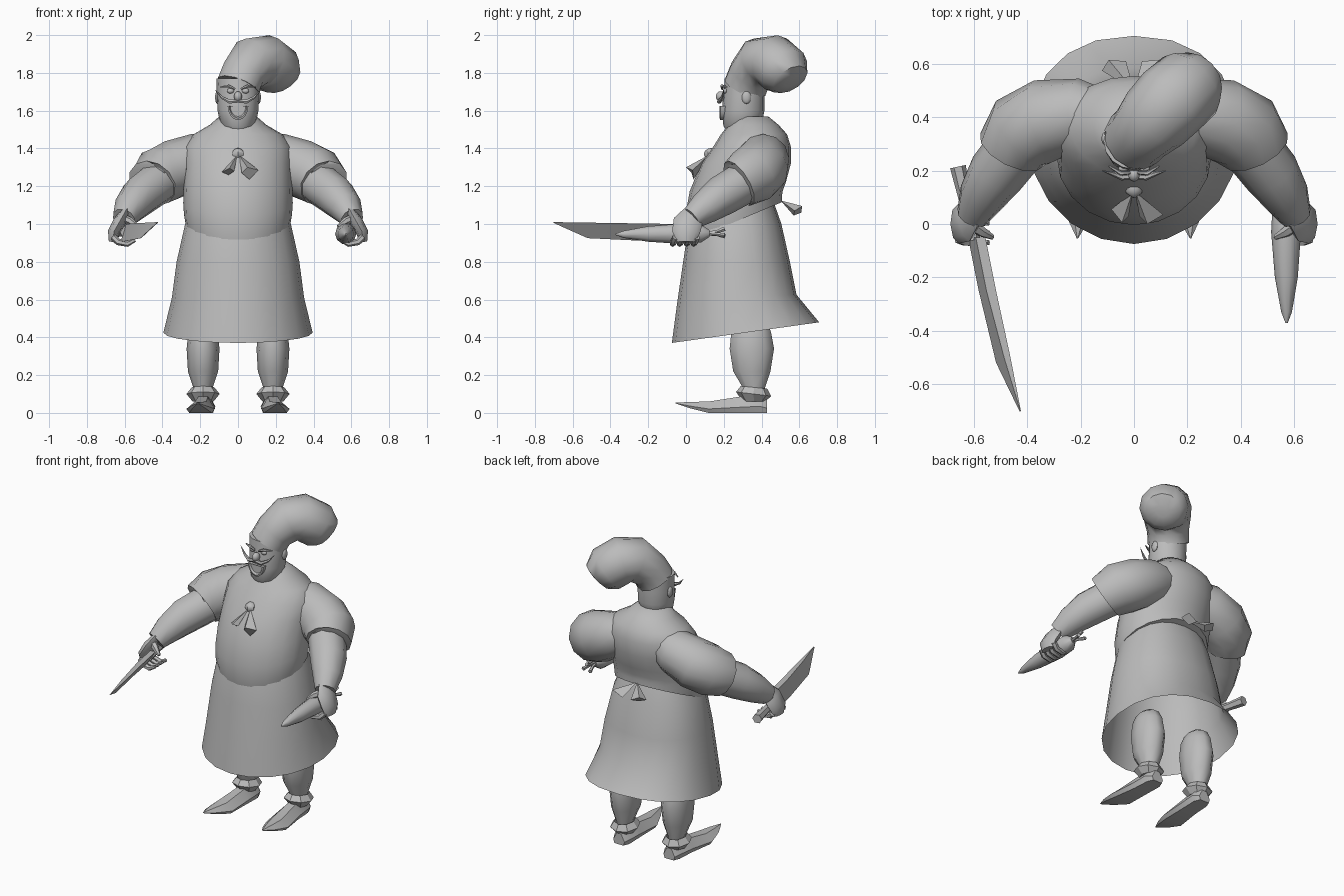
import bpy, bmesh, math
from mathutils import Vector

grey = bpy.data.materials.new("plain grey")
grey.diffuse_color = (0.5, 0.5, 0.5, 1)


def finish(name, bm, angle=50):
    bmesh.ops.recalc_face_normals(bm, faces=bm.faces)
    me = bpy.data.meshes.new(name)
    bm.to_mesh(me)
    bm.free()
    ob = bpy.data.objects.new(name, me)
    bpy.context.collection.objects.link(ob)
    me.materials.append(grey)
    bpy.ops.object.select_all(action='DESELECT')
    ob.select_set(True)
    bpy.context.view_layer.objects.active = ob
    bpy.ops.object.shade_smooth_by_angle(angle=math.radians(angle))
    return ob


def skin(name, rings, caps=(True, True), angle=50):
    """Join rings of points into a surface."""
    bm = bmesh.new()
    vs = [[bm.verts.new(p) for p in r] for r in rings]
    n = len(vs[0])
    for a, b in zip(vs, vs[1:]):
        for i in range(n):
            j = (i + 1) % n
            bm.faces.new((a[i], a[j], b[j], b[i]))
    if caps[0]:
        bm.faces.new(vs[0])
    if caps[1]:
        bm.faces.new(vs[-1])
    return finish(name, bm, angle)


def stack(name, rows, n=16, cx=0, caps=(True, True), angle=50, back=1):
    """Level ovals: (z, half width, front y, back y, slope); back < 1 squares the rear."""
    rings = []
    for z, rx, yf, yb, slope in rows:
        cy, ry = (yf + yb) / 2, (yb - yf) / 2
        ring = []
        for i in range(n):
            a = 2 * math.pi * i / n
            c, s = math.cos(a), math.sin(a)
            if s > 0.001:
                c, s = math.copysign(abs(c) ** back, c), s ** back
            ring.append((cx + rx * c, cy + ry * s, z + slope * ry * s))
        rings.append(ring)
    return skin(name, rings, caps, angle)


def tube(name, pts, s=1, n=10, ref=(0, 0, 1), flat=1, caps=(True, True), angle=50):
    """Round limb through (x, y, z, radius); flat widens it along ref."""
    c = [Vector((p[0] * s, p[1], p[2])) for p in pts]
    rings = []
    for i, p in enumerate(pts):
        t = (c[min(i + 1, len(c) - 1)] - c[max(i - 1, 0)]).normalized()
        u = t.cross(Vector(ref)).normalized()
        v = u.cross(t)
        rings.append([c[i] + p[3] * (u * math.cos(2 * math.pi * k / n)
                                     + v * flat * math.sin(2 * math.pi * k / n))
                      for k in range(n)])
    return skin(name, rings, caps, angle)


def wedge(name, tip, corners):
    """Pyramid from a tip to an end polygon, used for ribbon ends."""
    bm = bmesh.new()
    t = bm.verts.new(tip)
    vs = [bm.verts.new(p) for p in corners]
    bm.faces.new(vs)
    for i in range(len(vs)):
        bm.faces.new((t, vs[i], vs[(i + 1) % len(vs)]))
    return finish(name, bm, 20)


def ball(name, loc, scale, seg=10):
    bm = bmesh.new()
    bmesh.ops.create_uvsphere(bm, u_segments=seg, v_segments=7, radius=1)
    for v in bm.verts:
        v.co = Vector([v.co[i] * scale[i] + loc[i] for i in range(3)])
    return finish(name, bm)


# Long apron skirt, open below, and the shirt hanging over it
stack("skirt", [(.425, .395, -.075, .705, .14), (.61, .35, -.045, .585, .05),
                (.80, .325, -.015, .55, 0), (1.0, .28, .014, .505, 0),
                (1.10, .24, .05, .47, 0)], 20, caps=(False, True), back=.87)
stack("torso", [(1.01, .279, .004, .508, .42), (1.05, .286, -.004, .508, .38),
                (1.11, .29, -.004, .512, .25), (1.2, .288, .02, .53, .1),
                (1.32, .285, .08, .555, 0), (1.41, .285, .145, .555, 0),
                (1.475, .235, .185, .535, 0), (1.525, .15, .225, .49, 0),
                (1.57, .098, .25, .435, 0)], 20)

# Head, face and ears
stack("head", [(1.485, .05, .22, .34, 0), (1.52, .092, .198, .40, 0),
               (1.60, .108, .19, .415, 0), (1.68, .112, .198, .415, 0),
               (1.77, .114, .205, .415, 0)], 16)
ball("nose", (0, .185, 1.675), (.022, .028, .028))
mouth = [(.055 * math.cos(a), .075 * math.sin(a))
         for a in [math.pi + math.pi * i / 8 for i in range(9)]]
skin("mouth", [[(x * k, y, 1.625 + z * k) for x, z in mouth]
               for y, k in ((.22, 1), (.182, 1), (.178, .85), (.19, .75))])
for s in (-1, 1):
    ball("eye", (s * .04, .207, 1.705), (.02, .012, .014))
    ball("ear", (s * .11, .32, 1.67), (.012, .025, .034))
    tube("moustache", [(.0, .18, 1.652, .011), (.045, .175, 1.648, .012),
                       (.085, .19, 1.67, .008), (.12, .2, 1.71, .001)], s, 6)
    tube("eyebrow", [(.015, .192, 1.715, .006), (.05, .19, 1.73, .009),
                     (.095, .218, 1.725, .003)], s, 6)

# Floppy hat leaning to one side and back
tube("hat", [(0, .315, 1.728, .116), (.025, .34, 1.79, .117),
             (.078, .395, 1.857, .135), (.14, .46, 1.862, .142),
             (.208, .52, 1.81, .138), (.243, .552, 1.765, .10),
             (.25, .558, 1.755, .04)], n=12, ref=(-.7, .7, 0), flat=1.05)

# Arms, hands, legs and shoes
for s in (-1, 1):
    tube("sleeve", [(.08, .40, 1.39, .09), (.2, .41, 1.35, .135), (.33, .39, 1.295, .155),
                    (.415, .345, 1.255, .155), (.455, .28, 1.215, .135),
                    (.44, .295, 1.225, .11)], s, 12)
    tube("forearm", [(.42, .31, 1.22, .112), (.515, .19, 1.15, .108),
                     (.572, .10, 1.085, .088), (.605, .03, 1.03, .062)], s, 10)
    tube("palm", [(.60, .04, 1.06, .024), (.628, .01, 1.01, .034),
                  (.658, 0, .955, .032), (.664, 0, .905, .02)], s, 8, (0, 1, 0), 2.3)
    for k in range(4):
        y = -.055 + .037 * k
        tube("finger", [(.66, y, .93, .018), (.635, y - .01, .905, .018),
                        (.585, y - .015, .895, .016), (.545, y - .015, .915, .01)],
             s, 6, (0, 1, 0))
    tube("thumb", [(.61, 0, 1.03, .025), (.57, -.03, 1.015, .02),
                   (.53, -.05, .985, .01)], s, 6, (0, 1, 0))
    cx = s * .185
    stack("leg", [(.07, .045, .31, .41, 0), (.13, .05, .30, .42, 0),
                  (.22, .08, .245, .452, 0), (.34, .087, .225, .472, 0),
                  (.43, .078, .235, .455, 0), (.48, .06, .26, .43, 0),
                  (.505, .03, .30, .39, 0)], 10, cx)
    stack("ankle_cuff", [(.06, .055, .30, .42, 0), (.10, .088, .265, .45, -.12),
                         (.135, .06, .29, .43, -.1), (.09, .045, .31, .41, 0)], 8, cx, angle=20)
    # pointed shoe running from heel to raised toe
    rings = []
    for y, x, w, z0, z1 in ((.43, .18, .04, .0, .07), (.39, .18, .06, 0, .10),
                            (.28, .185, .062, 0, .085), (.12, .198, .075, 0, .06),
                            (.02, .207, .042, .025, .058), (-.055, .212, .002, .05, .054)):
        rings.append([((x + w * a) * s, y, z0 + (z1 - z0) * b) for a, b in
                      ((-.8, 0), (.8, 0), (1, .35), (.4, 1), (-.4, 1), (-1, .35))])
    skin("shoe", rings, angle=35)

# Carrot with stubby stalks
tube("carrot", [(.572, -.372, .945, .004), (.572, -.33, .945, .02), (.571, -.2, .947, .043),
                (.57, -.03, .948, .056), (.57, .08, .95, .05), (.57, .125, .95, .018)], 1, 10)
for dx, dz in ((0, .025), (-.025, -.015), (.025, -.01)):
    tube("carrot_stalk", [(.57, .11, .95, .012), (.57 + dx * .5, .16, .95 + dz * .3, .009),
                          (.57 + dx, .205, .95 + dz, .012)], 1, 5)

# Knife: blade outline with a thick spine and thin edge, then the handle
spine = [(-.575, -.05, 1.0), (-.535, -.25, 1.003), (-.475, -.5, 1.007), (-.425, -.70, 1.01)]
edge = [(-.62, -.05, .905), (-.58, -.25, .912), (-.515, -.52, .925), (-.427, -.702, 1.006)]
rings = []
for (a, b, w) in zip(spine, edge, (.018, .018, .012, .001)):
    rings.append([(a[0] - w, a[1], a[2]), (a[0] + w, a[1], a[2]),
                  (b[0] + .002, b[1], b[2]), (b[0] - .002, b[1], b[2])])
skin("knife_blade", rings, angle=20)
tube("knife_handle", [(-.60, -.06, .955, .024), (-.635, .10, .955, .024),
                      (-.66, .215, .955, .03)], 1, 6, angle=20)

# Neck bow on the chest and apron bow at the back
ball("neck_knot", (0, .135, 1.37), (.036, .04, .032), 6)
wedge("neck_ribbon", (-.005, .12, 1.365),
      [(-.085, .055, 1.275), (-.045, .005, 1.295), (-.02, .03, 1.28), (-.05, .06, 1.26)])
wedge("neck_ribbon", (.005, .12, 1.365),
      [(.11, .035, 1.285), (.05, 0, 1.30), (.02, .03, 1.27), (.06, .04, 1.235)])
for s in (-1, 1):
    wedge("apron_bow", (0, .50, 1.125),
          [(s * .12, .575, 1.07), (s * .095, .615, 1.095),
           (s * .03, .61, 1.06), (s * .06, .57, 1.045)])
